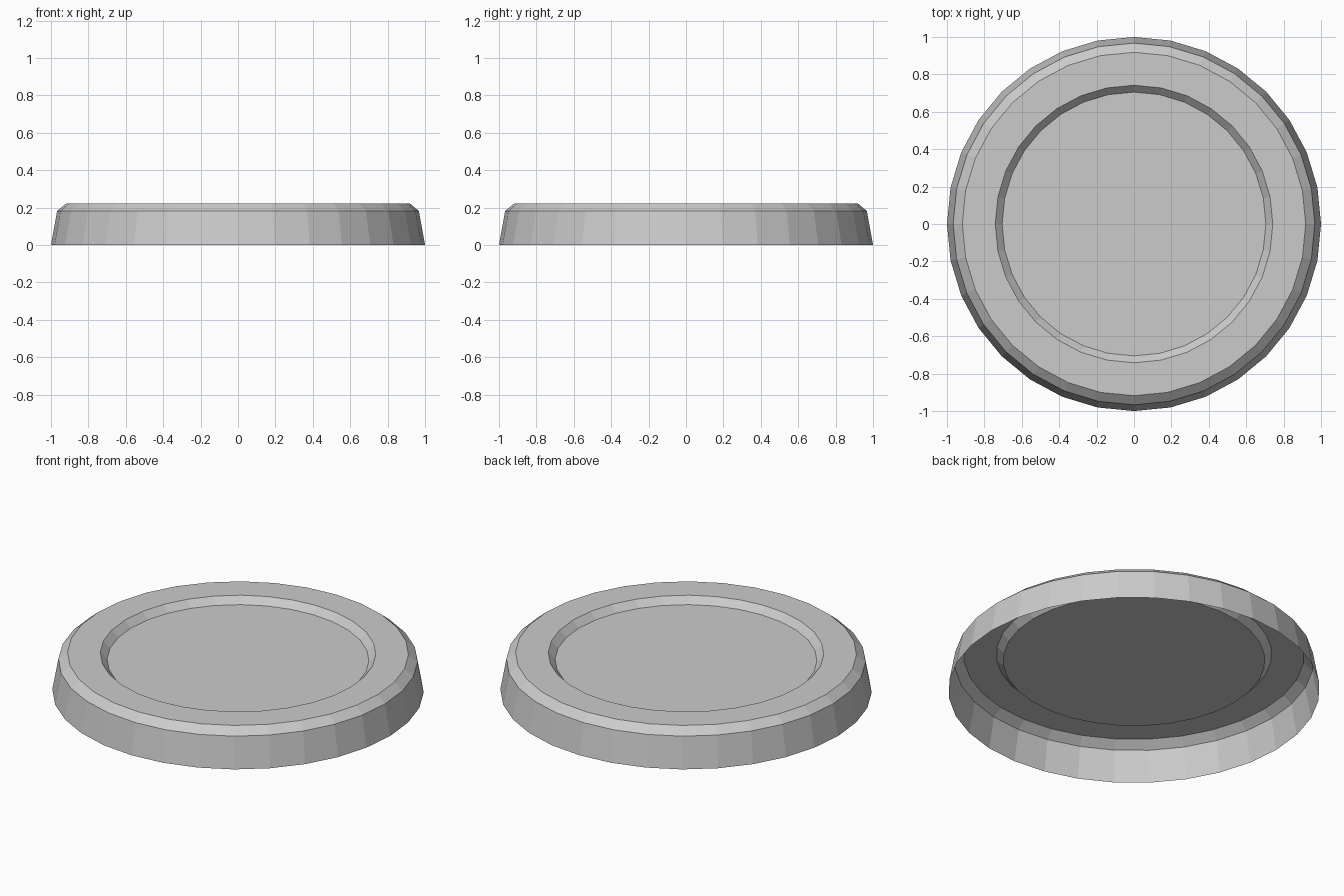
import bpy, bmesh
from math import cos, sin, tau

if "Cube" in bpy.data.objects:
    bpy.data.objects.remove(bpy.data.objects["Cube"])

SIDES = 32
# (radius, height) from the open bottom edge up, over the rim and into the recess
PROFILE = [(1.0, 0.0), (0.967, 0.182), (0.918, 0.223), (0.742, 0.223), (0.705, 0.184)]

bm = bmesh.new()
rings = [[bm.verts.new((r * cos(tau * i / SIDES), r * sin(tau * i / SIDES), z))
          for i in range(SIDES)] for r, z in PROFILE]

# Skirt, bevel, rim and recess wall
for lower, upper in zip(rings, rings[1:]):
    for i in range(SIDES):
        j = (i + 1) % SIDES
        bm.faces.new((lower[i], lower[j], upper[j], upper[i]))

# Recessed top panel; the underside stays open
bm.faces.new(rings[-1])

mesh = bpy.data.meshes.new("round_lid")
bm.to_mesh(mesh)
bm.free()
lid = bpy.data.objects.new("round_lid", mesh)
bpy.context.collection.objects.link(lid)
